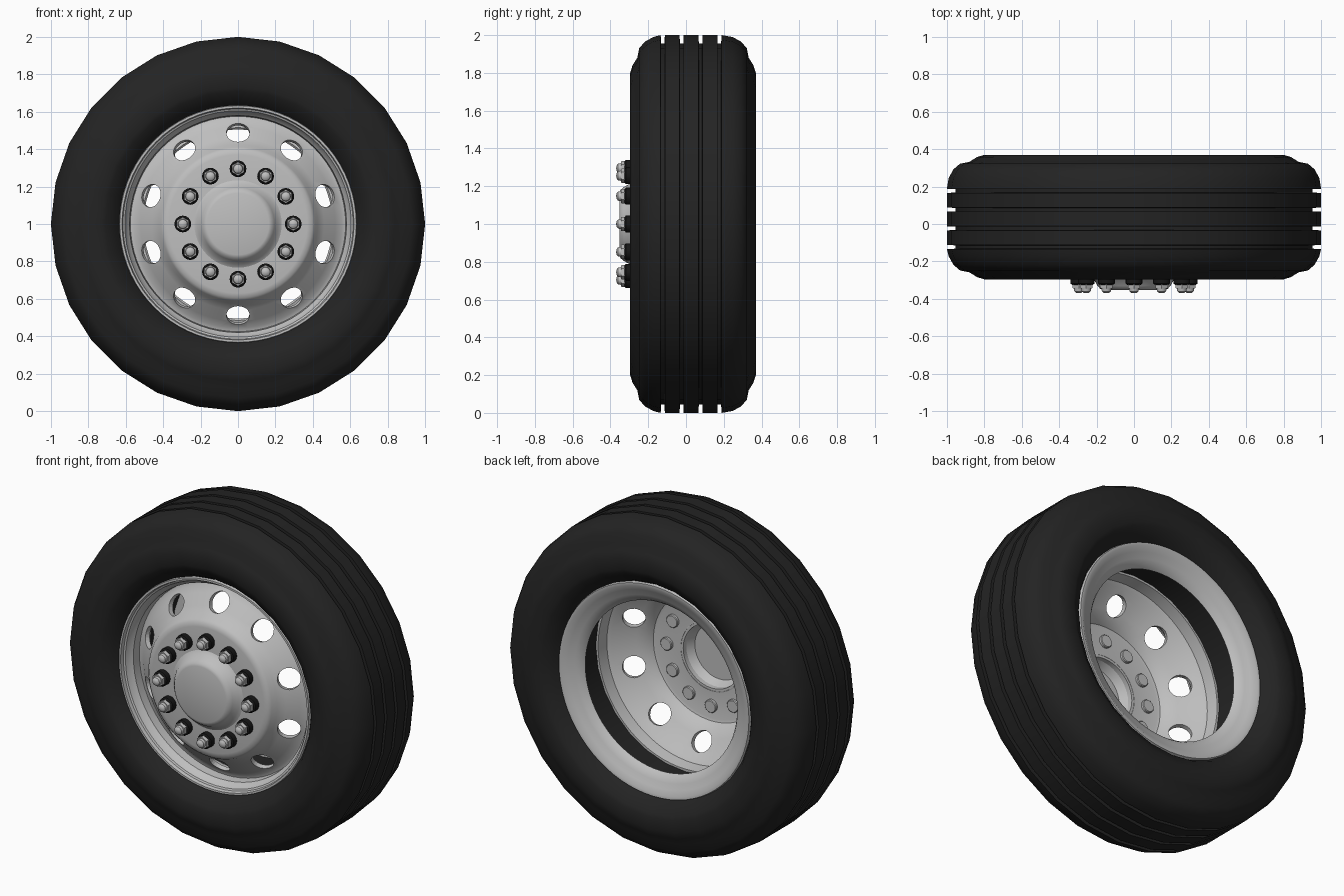
import bpy, bmesh, math
from mathutils import Matrix, Vector

cube = bpy.data.objects.get("Cube")
if cube:
    bpy.data.objects.remove(cube)


def material(name, value):
    mat = bpy.data.materials.new(name)
    mat.use_nodes = True
    color = (value, value, value, 1)
    mat.diffuse_color = color
    bsdf = mat.node_tree.nodes["Principled BSDF"]
    bsdf.inputs["Base Color"].default_value = color
    bsdf.inputs["Roughness"].default_value = 0.6
    return mat


RUBBER = material("black rubber", 0.017)
STEEL = material("light grey steel", 0.52)
DARK = material("dark washer", 0.008)
AXLE = Vector((0, 0, 1))


def finish(bm, name, mat):
    bmesh.ops.remove_doubles(bm, verts=bm.verts, dist=0.0001)
    bmesh.ops.recalc_face_normals(bm, faces=bm.faces)
    mesh = bpy.data.meshes.new(name)
    bm.to_mesh(mesh)
    bm.free()
    mesh.materials.append(mat)
    obj = bpy.data.objects.new(name, mesh)
    bpy.context.collection.objects.link(obj)
    return obj


def smooth(obj, degrees=35):
    bpy.ops.object.select_all(action="DESELECT")
    obj.select_set(True)
    bpy.context.view_layer.objects.active = obj
    bpy.ops.object.shade_smooth_by_angle(angle=math.radians(degrees))


def add_lathe(bm, profile, sides, centre=AXLE, close=True):
    """Spin (radius, y) points around the y axis through centre."""
    rings = []
    for i in range(sides):
        a = math.tau * i / sides
        rings.append([bm.verts.new(centre + Vector((r * math.sin(a), y, r * math.cos(a))))
                      for r, y in profile])
    count = len(profile)
    for i in range(sides):
        one, two = rings[i], rings[(i + 1) % sides]
        for j in range(count if close else count - 1):
            k = (j + 1) % count
            if profile[j][0] == 0 and profile[k][0] == 0:
                continue
            bm.faces.new((one[j], one[k], two[k], two[j]))


def lathe(name, profile, sides, mat):
    bm = bmesh.new()
    add_lathe(bm, profile, sides)
    obj = finish(bm, name, mat)
    smooth(obj)
    return obj


def around(count, radius):
    """Points on a circle about the axle, with their angles."""
    for i in range(count):
        a = math.tau * i / count
        yield a, AXLE + Vector((radius * math.sin(a), 0, radius * math.cos(a)))


# Tyre: mirrored shoulder and sidewall with four tread grooves
MID = 0.037
side = [(0.6, 0.2), (0.63, 0.24), (0.66, 0.285), (0.71, 0.32), (0.73, 0.328),
        (0.8, 0.333), (0.84, 0.32), (0.88, 0.295), (0.93, 0.285), (0.965, 0.255),
        (0.99, 0.21)]
tread = []
for groove in (-0.15, -0.05, 0.05, 0.15):
    for depth, shift in ((0, -0.011), (0.045, -0.009), (0.045, 0.009), (0, 0.011)):
        tread.append((1 - depth, MID - 0.01 + groove + shift))
tyre_profile = ([(r, MID - y) for r, y in side] + tread
                + [(r, MID + y) for r, y in reversed(side)])
lathe("tyre", tyre_profile, 28, RUBBER)

# Wheel disc with front rim lip, one closed section
disc_profile = [
    (0.19, -0.285), (0.37, -0.285), (0.395, -0.28), (0.41, -0.265), (0.425, -0.235),
    (0.46, -0.2), (0.52, -0.155), (0.555, -0.12), (0.575, -0.115), (0.58, -0.165),
    (0.595, -0.18), (0.605, -0.205), (0.615, -0.21), (0.62, -0.23), (0.632, -0.23),
    (0.636, -0.2), (0.605, -0.15), (0.6, 0), (0.585, 0), (0.575, -0.07),
    (0.555, -0.085), (0.52, -0.12), (0.45, -0.17), (0.405, -0.205), (0.385, -0.24),
    (0.37, -0.245), (0.19, -0.245)]
disc = lathe("wheel_disc", disc_profile, 72, STEEL)

# Ten hand holes bored square to the sloping part of the disc
bm = bmesh.new()
for a, point in around(10, 0.482):
    radial = Vector((math.sin(a), 0, math.cos(a)))
    axis = (Vector((0, -1, 0)) + radial * 0.45).normalized()
    turn = Vector((0, 0, 1)).rotation_difference(axis).to_matrix().to_4x4()
    place = Matrix.Translation(point + Vector((0, -0.165, 0))) @ turn
    bmesh.ops.create_cone(bm, cap_ends=True, segments=24, radius1=0.062,
                          radius2=0.062, depth=0.22, matrix=place)
cutter = finish(bm, "hole_cutter", STEEL)
cutter.hide_render = True
cut = disc.modifiers.new("hand holes", "BOOLEAN")
cut.object = cutter
cut.solver = "EXACT"
bpy.context.view_layer.objects.active = disc
bpy.ops.object.modifier_apply(modifier=cut.name)
bpy.data.objects.remove(cutter)
smooth(disc)

# Hub cap, hollow from behind
lathe("hub_cap", [(0, -0.352), (0.165, -0.352), (0.18, -0.347), (0.195, -0.33),
                  (0.215, -0.295), (0.235, -0.284), (0.235, -0.25), (0.205, -0.244),
                  (0.19, -0.275), (0.165, -0.32), (0, -0.32)], 48, STEEL)

# Rear rim flange, a shallow funnel
lathe("rear_rim_flange", [(0.638, 0.285), (0.632, 0.305), (0.615, 0.305), (0.585, 0.285),
                          (0.55, 0.272), (0.52, 0.255), (0.505, 0.235), (0.515, 0.225),
                          (0.56, 0.24), (0.61, 0.235)], 72, STEEL)


# Wheel bolts: dark washers, domed hexagon nuts and flat rear heads
def bolt_set(name, profile, sides, mat):
    bm = bmesh.new()
    for a, point in around(12, 0.295):
        add_lathe(bm, profile, sides, point, close=False)
    smooth(finish(bm, name, mat))


bolt_set("washers", [(0, -0.325), (0.036, -0.325), (0.045, -0.318), (0.045, -0.28),
                     (0, -0.28)], 16, DARK)
bolt_set("nuts", [(0, -0.345), (0.036, -0.345), (0.038, -0.34), (0.038, -0.32),
                  (0, -0.32)], 6, STEEL)
bolt_set("nut_domes", [(0, -0.37), (0.014, -0.368), (0.024, -0.36), (0.028, -0.34),
                       (0, -0.34)], 16, STEEL)
bolt_set("rear_bolt_heads", [(0, -0.228), (0.034, -0.228), (0.038, -0.232),
                             (0.038, -0.25), (0, -0.25)], 16, STEEL)
